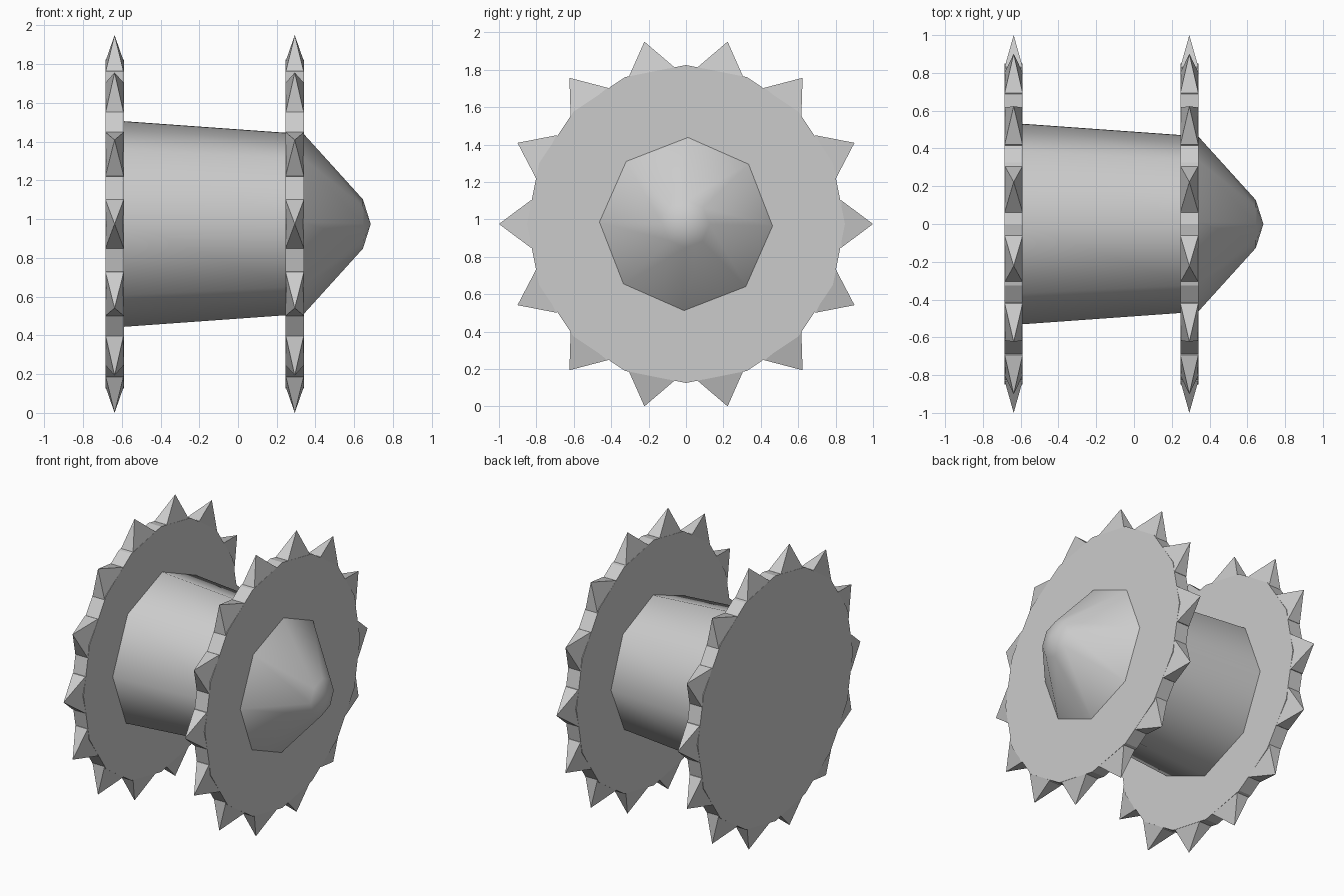
import bpy, bmesh
from math import sin, cos, pi, radians

if "Cube" in bpy.data.objects:
    bpy.data.objects.remove(bpy.data.objects["Cube"])

CZ = 0.975       # height of the axle
TEETH = 14


def finish(name, bm, smooth=False):
    bmesh.ops.recalc_face_normals(bm, faces=bm.faces)
    for f in bm.faces:
        f.smooth = smooth and len(f.verts) <= 4
    me = bpy.data.meshes.new(name)
    bm.to_mesh(me)
    bm.free()
    ob = bpy.data.objects.new(name, me)
    bpy.context.collection.objects.link(ob)
    return ob


def lathe(name, profile, sides, turn=0.0, smooth=False):
    """Revolve (x, radius) points around the axle; radius 0 closes to a tip."""
    bm = bmesh.new()
    rings = []
    for x, r in profile:
        if r == 0:
            rings.append([bm.verts.new((x, 0, CZ))] * sides)
        else:
            rings.append([bm.verts.new((x, r * cos(turn + 2 * pi * i / sides),
                                        CZ + r * sin(turn + 2 * pi * i / sides)))
                          for i in range(sides)])
    for a, b in zip(rings, rings[1:]):
        for i in range(sides):
            j = (i + 1) % sides
            bm.faces.new(list(dict.fromkeys((a[i], a[j], b[j], b[i]))))
    for ring, (x, r) in ((rings[0], profile[0]), (rings[-1], profile[-1])):
        if r:
            bm.faces.new(ring)
    return finish(name, bm, smooth)


def spikes(name, x, half):
    """Ring of four-sided spikes whose feet sink into the disc rim."""
    bm = bmesh.new()
    for k in range(TEETH):
        a = 2 * pi * k / TEETH

        def point(dx, r, t):
            return bm.verts.new((x + dx, r * cos(a) - t * sin(a),
                                 CZ + r * sin(a) + t * cos(a)))
        corners = [(-1, -1), (1, -1), (1, 1), (-1, 1)]
        foot = [point(s * half * 0.98, 0.78, t * 0.126) for s, t in corners]
        base = [point(s * half * 0.99, 0.831, t * 0.126) for s, t in corners]
        tip = point(0, 1.0, 0)
        bm.faces.new(foot)
        for i in range(4):
            j = (i + 1) % 4
            bm.faces.new((foot[i], foot[j], base[j], base[i]))
            bm.faces.new((base[i], base[j], tip))
    return finish(name, bm)


# Two spiked discs
for label, x in (("rear", -0.637), ("front", 0.293)):
    h = 0.048
    lathe(label + "_disc", [(x - h, 0.85), (x + h, 0.85)], 16)
    spikes(label + "_spikes", x, h)

# Tapered octagonal drum between the discs
TURN = radians(-1.3)
lathe("drum", [(-0.62, 0.533), (0.29, 0.468)], 8, TURN, True)

# Blunt nose cone
lathe("nose_cone", [(0.33, 0.475), (0.645, 0.127), (0.685, 0)], 8, TURN, True)
